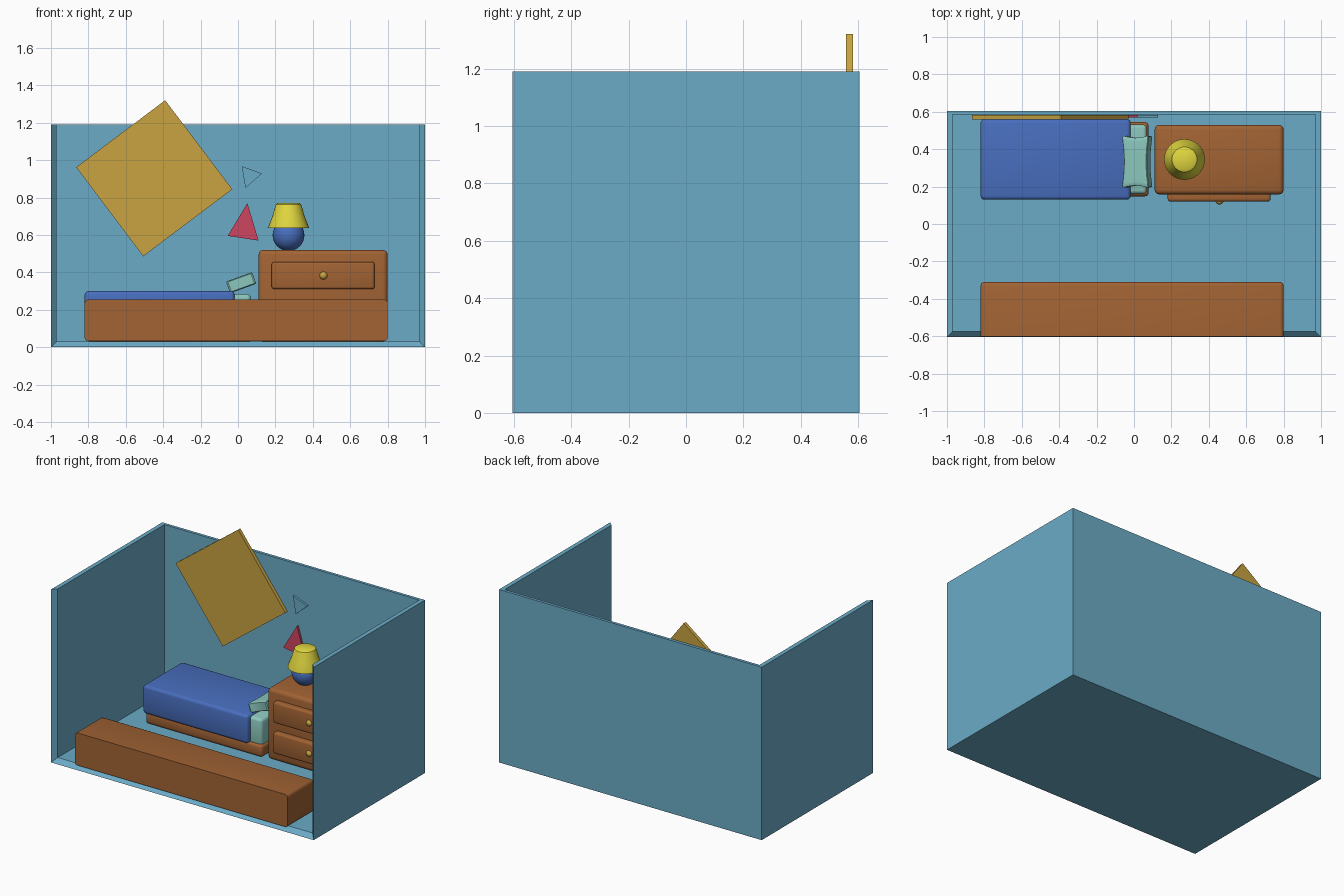
import bpy, bmesh, math
from mathutils import Matrix, Vector

if "Cube" in bpy.data.objects:
    bpy.data.objects.remove(bpy.data.objects["Cube"])


def material(name, rgb):
    m = bpy.data.materials.new(name)
    m.use_nodes = True
    m.diffuse_color = (*rgb, 1)
    node = m.node_tree.nodes["Principled BSDF"]
    node.inputs["Base Color"].default_value = (*rgb, 1)
    node.inputs["Roughness"].default_value = 0.8
    return m


WALL = material("wall blue", (0.147, 0.41, 0.57))
WOOD = material("wood brown", (0.36, 0.125, 0.034))
BLUE = material("blanket blue", (0.065, 0.156, 0.515))
TEAL = material("pillow teal", (0.262, 0.578, 0.515))
YELLOW = material("shade yellow", (0.75, 0.68, 0.05))
GOLD = material("poster gold", (0.578, 0.366, 0.053))
RED = material("triangle red", (0.61, 0.06, 0.115))


def finish(bm, name, mat, smooth=True):
    bmesh.ops.recalc_face_normals(bm, faces=bm.faces)
    mesh = bpy.data.meshes.new(name)
    bm.to_mesh(mesh)
    bm.free()
    mesh.materials.append(mat)
    obj = bpy.data.objects.new(name, mesh)
    bpy.context.collection.objects.link(obj)
    if smooth:
        bpy.ops.object.select_all(action="DESELECT")
        obj.select_set(True)
        bpy.context.view_layer.objects.active = obj
        bpy.ops.object.shade_smooth_by_angle(angle=math.radians(35))
    return obj


def box(name, mat, x, y, z, bevel=0.0, sharp_front=False):
    """Box between ranges, with rounded edges; the front face may stay square."""
    bm = bmesh.new()
    bmesh.ops.create_cube(bm, size=1)
    for v in bm.verts:
        v.co = [r[0] if c < 0 else r[1] for c, r in zip(v.co, (x, y, z))]
    if bevel:
        edges = [e for e in bm.edges
                 if not (sharp_front and all(v.co.y < y[0] + 0.001 for v in e.verts))]
        bmesh.ops.bevel(bm, geom=edges, offset=bevel, segments=3, profile=0.5,
                        affect="EDGES")
    return finish(bm, name, mat)


def plate(name, mat, points, y0, y1):
    """Flat polygon in the wall plane, extruded in depth."""
    bm = bmesh.new()
    face = bm.faces.new([bm.verts.new((px, y0, pz)) for px, pz in points])
    ext = bmesh.ops.extrude_face_region(bm, geom=[face])
    moved = [g for g in ext["geom"] if isinstance(g, bmesh.types.BMVert)]
    bmesh.ops.translate(bm, vec=(0, y1 - y0, 0), verts=moved)
    return finish(bm, name, mat, False)


def lathe(name, mat, profile, center, steps=32):
    """Closed radius/height profile spun around a vertical axis."""
    bm = bmesh.new()
    verts = [bm.verts.new((r, 0, z)) for r, z in profile]
    edges = [bm.edges.new(pair) for pair in zip(verts, verts[1:])]
    bmesh.ops.spin(bm, geom=verts + edges, cent=(0, 0, 0), axis=(0, 0, 1),
                   angle=math.tau, steps=steps)
    bmesh.ops.remove_doubles(bm, verts=bm.verts, dist=0.0001)
    bmesh.ops.translate(bm, vec=(*center, 0), verts=bm.verts)
    return finish(bm, name, mat)


# Room shell: floor and three walls, mitred towards the open front
bm = bmesh.new()


def corners(hx, front, back, z):
    return [bm.verts.new((px, py, z)) for px, py in
            ((-hx, front), (-hx, back), (hx, back), (hx, front))]


out_bot = corners(1, -0.605, 0.605, 0)
out_top = corners(1, -0.605, 0.605, 1.19)
in_top = corners(0.97, -0.575, 0.585, 1.19)
in_bot = corners(0.97, -0.575, 0.585, 0.03)
rings = (out_bot, out_top, in_top, in_bot)
for a, b in zip(rings, rings[1:]):
    for i in range(3):
        bm.faces.new((a[i], a[i + 1], b[i + 1], b[i]))
bm.faces.new(out_bot)
bm.faces.new(in_bot)
bm.faces.new((out_bot[0], out_bot[3], in_bot[3], in_bot[0]))
for i in (0, 3):
    bm.faces.new([ring[i] for ring in rings])
finish(bm, "room_shell", WALL, False)

# Long chest at the front
box("front_chest", WOOD, (-0.82, 0.80), (-0.602, -0.31), (0.032, 0.255), 0.02, True)

# Bed
box("bed_frame", WOOD, (-0.81, 0.078), (0.148, 0.545), (0.03, 0.115), 0.02)
box("mattress", TEAL, (-0.80, 0.068), (0.16, 0.532), (0.10, 0.285), 0.02)
box("blanket", BLUE, (-0.82, -0.018), (0.13, 0.56), (0.105, 0.30), 0.02)

# Pillow with pinched sides and drawn-out corners, leaning on the bed head
bm = bmesh.new()
bmesh.ops.create_cube(bm, size=2)
bmesh.ops.bevel(bm, geom=bm.edges[:], offset=0.16, segments=2, profile=0.5,
                affect="EDGES")
bmesh.ops.subdivide_edges(bm, edges=[e for e in bm.edges if e.calc_length() > 1],
                          cuts=5, use_grid_fill=True)
for v in bm.verts:
    u, w, t = v.co
    v.co = (u * 0.078 * (0.83 + 0.17 * w * w),
            w * 0.142 * (0.9 + 0.1 * u * u),
            t * 0.033)
bm.transform(Matrix.Translation((0.017, 0.333, 0.345))
             @ Matrix.Rotation(math.radians(-20), 4, "Y"))
finish(bm, "pillow", TEAL)

# Dresser with two drawers and knobs
box("dresser_body", WOOD, (0.11, 0.80), (0.158, 0.53), (0.03, 0.52), 0.025)
for label, z in (("upper", 0.383), ("lower", 0.173)):
    box(label + "_drawer", WOOD, (0.18, 0.73), (0.12, 0.18), (z - 0.073, z + 0.073), 0.014)
    bm = bmesh.new()
    bmesh.ops.create_uvsphere(bm, u_segments=16, v_segments=10, radius=0.022)
    bmesh.ops.translate(bm, vec=(0.457, 0.126, z), verts=bm.verts)
    finish(bm, label + "_knob", GOLD)

# Table lamp
LAMP = (0.27, 0.345)
ball = [(0, 0.52)]
for i in range(13):
    a = math.radians(-68 + 156 * i / 12)
    ball.append((0.085 * math.cos(a), 0.599 + 0.085 * math.sin(a)))
lathe("lamp_base", BLUE, ball + [(0, 0.684)], LAMP)
lathe("lamp_shade", YELLOW,
      [(0, 0.645), (0.10, 0.637), (0.109, 0.636), (0.108, 0.645), (0.086, 0.70),
       (0.072, 0.75), (0.067, 0.764), (0.057, 0.77), (0, 0.772)], LAMP)

# Wall decorations
half = 0.298 * math.sqrt(2)
poster = [(-0.448 + half * math.cos(math.radians(a + 82)),
           0.903 + half * math.sin(math.radians(a + 82))) for a in (0, 90, 180, 270)]
plate("poster", GOLD, poster, 0.558, 0.582)
plate("red_triangle", RED, [(0.05, 0.77), (-0.055, 0.595), (0.11, 0.57)], 0.57, 0.584)
plate("blue_triangle", WALL, [(0.02, 0.968), (0.128, 0.928), (0.04, 0.85)], 0.57, 0.584)
